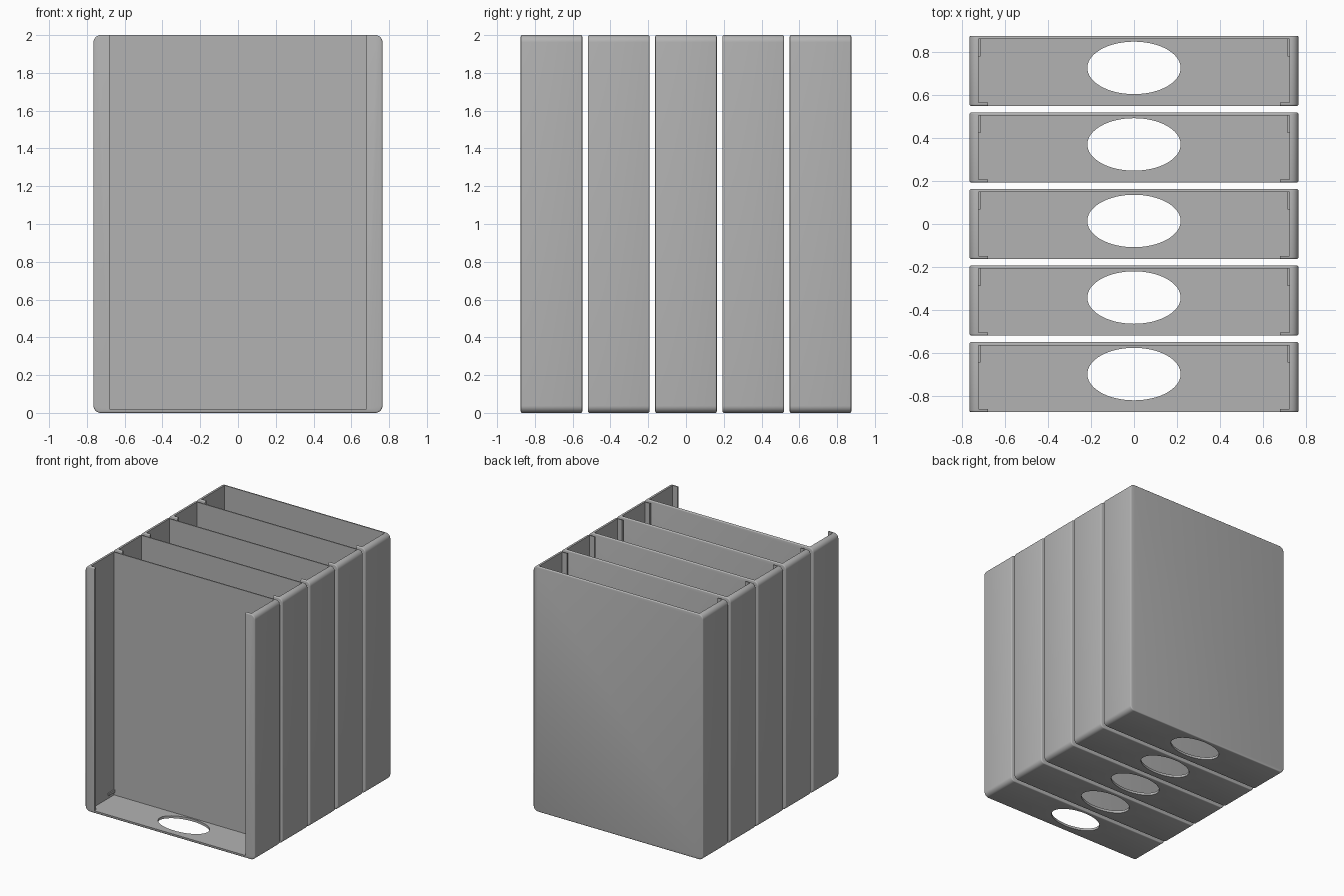
import bpy, bmesh, math

if "Cube" in bpy.data.objects:
    bpy.data.objects.remove(bpy.data.objects["Cube"])

HALF_W, HALF_D, HEIGHT = 0.765, 0.163, 2.0
WALL, BACK, FLOOR, LIP = 0.042, 0.015, 0.02, 0.68
PITCH, RADIUS = 0.356, 0.038

grey = bpy.data.materials.new("plain grey")
grey.diffuse_color = (0.45, 0.45, 0.45, 1)
grey.use_nodes = True
grey.node_tree.nodes["Principled BSDF"].inputs["Base Color"].default_value = grey.diffuse_color


def finish(name, bm):
    mesh = bpy.data.meshes.new(name)
    bmesh.ops.recalc_face_normals(bm, faces=bm.faces)
    bm.to_mesh(mesh)
    bm.free()
    mesh.materials.append(grey)
    obj = bpy.data.objects.new(name, mesh)
    bpy.context.collection.objects.link(obj)
    return obj


def box(name, x0, x1, y0, y1, z0, z1):
    bm = bmesh.new()
    bmesh.ops.create_cube(bm, size=1)
    for v in bm.verts:
        v.co = ((x0 + x1) / 2 + v.co.x * (x1 - x0),
                (y0 + y1) / 2 + v.co.y * (y1 - y0),
                (z0 + z1) / 2 + v.co.z * (z1 - z0))
    return finish(name, bm)


def rounded_block(name):
    """Rounded rectangle in x-z, extruded along y, with softened rims."""
    bm = bmesh.new()
    ring = []
    corners = [(1, 1, 0), (-1, 1, 90), (-1, 0, 180), (1, 0, 270)]
    for sx, top, start in corners:
        cx = sx * (HALF_W - RADIUS)
        cz = HEIGHT - RADIUS if top else RADIUS
        for i in range(9):
            a = math.radians(start + i * 90 / 8)
            ring.append(bm.verts.new((cx + RADIUS * math.cos(a), -HALF_D,
                                      cz + RADIUS * math.sin(a))))
    face = bm.faces.new(ring)
    ext = bmesh.ops.extrude_face_region(bm, geom=[face])["geom"]
    bmesh.ops.translate(bm, vec=(0, 2 * HALF_D, 0),
                        verts=[g for g in ext if isinstance(g, bmesh.types.BMVert)])
    rims = [e for e in bm.edges
            if abs(e.verts[0].co.y - e.verts[1].co.y) < 1e-5]
    bmesh.ops.recalc_face_normals(bm, faces=bm.faces)
    bmesh.ops.bevel(bm, geom=rims, offset=0.008, segments=3, profile=0.5,
                    affect='EDGES')
    return finish(name, bm)


def oval_cutter(name):
    bm = bmesh.new()
    bmesh.ops.create_cone(bm, cap_ends=True, segments=64, radius1=1, radius2=1, depth=0.2)
    for v in bm.verts:
        v.co.x *= 0.217
        v.co.y = v.co.y * 0.122 + 0.014
    return finish(name, bm)


# Tray: hollow block, open on top and at the front, oval hole in the floor
tray = rounded_block("tray")
inner = HALF_W - WALL
cutters = [
    box("cavity_cutter", -inner, inner, -HALF_D + BACK, HALF_D - BACK, FLOOR, 2.2),
    box("front_opening_cutter", -LIP, LIP, -HALF_D - 0.1, 0, FLOOR, 2.2),
    oval_cutter("floor_hole_cutter"),
]
bpy.context.view_layer.objects.active = tray
for cutter in cutters:
    cutter.hide_render = True
    mod = tray.modifiers.new(cutter.name, 'BOOLEAN')
    mod.operation = 'DIFFERENCE'
    mod.solver = 'EXACT'
    mod.object = cutter
    bpy.ops.object.modifier_apply(modifier=mod.name)
for cutter in cutters:
    bpy.data.objects.remove(cutter)

bpy.ops.object.select_all(action='DESELECT')
tray.select_set(True)
bpy.ops.object.shade_smooth_by_angle(angle=math.radians(35))

# Small support ribs low on each side wall, next to the back panel
ribs = [box("support_rib", s * (inner - 0.004) - 0.006, s * (inner - 0.004) + 0.006,
            0.068, HALF_D - BACK + 0.002, 0.045, 0.065) for s in (-1, 1)]

# Row of five identical trays
for i in range(-2, 3):
    for part in [tray] + ribs:
        copy = part if i == 0 else part.copy()
        if i:
            bpy.context.collection.objects.link(copy)
        copy.location.y = i * PITCH
